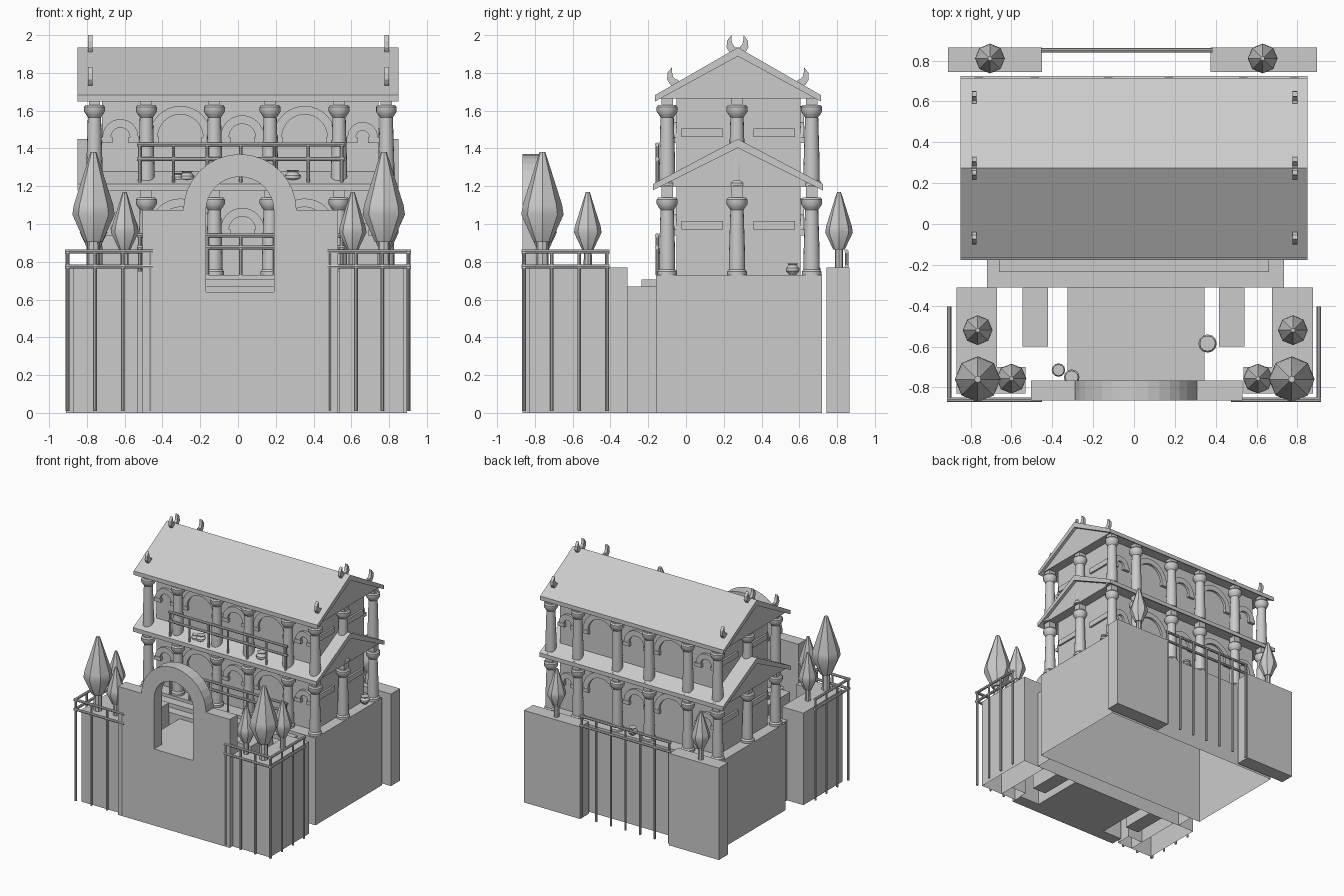
import bpy, bmesh
from math import sin, cos, pi, radians
from mathutils import Vector

if "Cube" in bpy.data.objects:
    bpy.data.objects.remove(bpy.data.objects["Cube"])


def finish(name, bm, smooth=False):
    bmesh.ops.recalc_face_normals(bm, faces=bm.faces)
    me = bpy.data.meshes.new(name)
    bm.to_mesh(me)
    bm.free()
    ob = bpy.data.objects.new(name, me)
    bpy.context.collection.objects.link(ob)
    if smooth:
        bpy.ops.object.select_all(action='DESELECT')
        ob.select_set(True)
        bpy.context.view_layer.objects.active = ob
        bpy.ops.object.shade_smooth_by_angle(angle=radians(35))
    return ob


def prism(name, pts, axis, a, b, open_bottom=False):
    """Extrude a 2D outline along x (pts = y,z) or y (pts = x,z)."""
    bm = bmesh.new()
    def put(p, t):
        return bm.verts.new((t, p[0], p[1]) if axis == 'x' else (p[0], t, p[1]))
    f = [put(p, a) for p in pts]
    g = [put(p, b) for p in pts]
    n = len(pts)
    bm.faces.new(f)
    bm.faces.new(g[::-1])
    for i in range(n):
        j = (i + 1) % n
        bm.faces.new((f[i], g[i], g[j], f[j]))
    bmesh.ops.recalc_face_normals(bm, faces=bm.faces)
    if open_bottom:
        bm.normal_update()
        bmesh.ops.delete(bm, geom=[q for q in bm.faces if q.normal.z < -0.9], context='FACES_ONLY')
    return finish(name, bm)


def box(name, x0, x1, y0, y1, z0, z1, open_bottom=False):
    return prism(name, [(x0, z0), (x1, z0), (x1, z1), (x0, z1)], 'y', y0, y1, open_bottom)


def lathe(name, x, y, prof, n):
    """Turn a (radius, z) profile about a vertical axis."""
    bm = bmesh.new()
    rings = [[bm.verts.new((x + r * cos(2 * pi * i / n), y + r * sin(2 * pi * i / n), z))
              for i in range(n)] for r, z in prof]
    for A, B in zip(rings, rings[1:]):
        for i in range(n):
            j = (i + 1) % n
            bm.faces.new((A[i], A[j], B[j], B[i]))
    bm.faces.new(rings[0][::-1])
    bm.faces.new(rings[-1])
    return finish(name, bm, True)


def arc(cx, cz, r, a0, a1, n=16):
    return [(cx + r * cos(radians(a0 + (a1 - a0) * i / n)),
             cz + r * sin(radians(a0 + (a1 - a0) * i / n))) for i in range(n + 1)]


def ring(name, cx, cz, r0, r1, axis, a, b):
    return prism(name, arc(cx, cz, r1, 0, 180) + arc(cx, cz, r0, 180, 0), axis, a, b)


def bar(bm, p, q, r):
    p, q = Vector(p), Vector(q)
    d = q - p
    m = d.to_track_quat('Z', 'Y').to_matrix().to_4x4()
    m.translation = (p + q) / 2
    bmesh.ops.create_cone(bm, cap_ends=True, segments=8, radius1=r, radius2=r, depth=d.length, matrix=m)


def fence(name, p, q, z0, rails, count):
    bm = bmesh.new()
    p, q = Vector((*p, 0)), Vector((*q, 0))
    d = (q - p).normalized() * 0.015
    for z in rails:
        bar(bm, p - d + Vector((0, 0, z)), q + d + Vector((0, 0, z)), 0.011)
    for i in range(count):
        c = p.lerp(q, i / (count - 1))
        bar(bm, (c.x, c.y, z0), (c.x, c.y, rails[-1]), 0.009)
    return finish(name, bm, True)


# podium, steps and courtyard
box("podium", -.81, .83, -.16, .72, 0, .73, True)
box("lower_step", -.72, .735, -.31, -.16, 0, .67, True)
box("upper_step", -.66, .66, -.235, -.16, .67, .705)
box("courtyard_floor", -.325, .345, -.765, -.31, 0, .64)
for x in (-.545, .415):
    box("court_side_block", x, x + .125, -.6, -.31, 0, .75)

# corner terraces
for s, o in ((-1, 0), (1, .005)):
    a, b, c = s * .87 + o, s * .67 + o, s * .53 + o
    box("side_terrace", min(a, b), max(a, b), -.83, -.31, 0, .77, True)
    box("front_terrace", min(c, b), max(c, b), -.83, -.70, 0, .77, True)

# gate wall with arch
prism("gate_wall", [(-.505, 0), (.53, 0), (.53, 1.075), (.19, 1.075), (.19, .64),
                    (-.17, .64), (-.17, 1.075), (-.505, 1.075)], 'y', -.865, -.765)
ring("gate_arch", .01, 1.07, .18, .3, 'y', -.865, -.765)

# back wall blocks
box("back_wall_left", -.91, -.45, .745, .865, 0, .77)
box("back_wall_right", .375, .895, .745, .865, 0, .77)

# fences and balcony rails
R = (.775, .855)
fence("front_fence_left", (-.9, -.86), (-.465, -.86), .01, R, 4)
fence("front_fence_right", (.9, -.86), (.49, -.86), .01, R, 4)
for x in (-.905, .905):
    fence("side_fence", (x, -.855), (x, -.42), .01, R, 4)
fence("back_fence", (-.44, .85), (.37, .85), .01, R, 7)
fence("lower_balcony_rail", (-.52, -.153), (.55, -.153), .73, (.875, .94), 7)
fence("upper_balcony_rail", (-.52, -.153), (.55, -.153), 1.2, (1.345, 1.42), 7)

# two storeys
XS = (-.76, -.485, -.125, .17, .535, .785)
YC = .275
SPOTS = [(x, y) for x in XS for y in (-.1, .665)] + [(XS[0], .27), (XS[-1], .27)]


def storey(tag, z0, ztop, eave, peak, half):
    t = .042
    box(tag + "_hall", -.72, .745, -.05, .605, z0, eave + .04)
    # chevron roof with inset gable
    lo, hi = YC - half, YC + half
    prism(tag + "_roof", [(lo, eave - .012), (lo, eave + .022), (YC, peak), (hi, eave + .022),
                          (hi, eave - .012), (YC, peak - t - .005)], 'x', -.85, .85)
    prism(tag + "_gable", [(lo + .03, eave + .005), (hi - .03, eave + .005), (YC, peak - t)],
          'x', -.825, .825)
    # columns
    for x, y in SPOTS:
        b = z0
        lathe(tag + "_column", x, y, [(.052, b), (.052, b + .018), (.043, b + .03), (.043, b + .1),
              (.035, ztop - .065), (.042, ztop - .055), (.055, ztop - .035), (.055, ztop - .01),
              (.046, ztop)], 16)
        box(tag + "_column_block", x - .03, x + .03, y - .03, y + .03, ztop, eave + .03)
    # blind arches and imposts on the walls
    cz = ztop - .17
    for ya, yb in ((-.07, -.05), (.605, .625)):
        for cx, r in ((-.305, .165), (.3525, .165), (.0225, .115), (-.6225, .095), (.66, .08)):
            ring(tag + "_wall_arch", cx, cz, r - .045, r, 'y', ya, yb)
            for s in (-1, 1):
                m = cx + s * (r - .022)
                box(tag + "_impost", m - .03, m + .03, ya - .004, yb + .004, cz - .03, cz)
    for xa, xb in ((-.735, -.72), (.745, .76)):
        for cy in (.085, .4675):
            box(tag + "_side_band", xa, xb, cy - .11, cy + .11, cz, cz + .045)


storey("lower", .73, 1.14, 1.19, 1.45, .45)
storey("upper", 1.2, 1.63, 1.66, 1.935, .44)

# horn ornaments on the roof ends
def horn(y, z, s, k):
    pts = [(.030, -.055), (-.012, -.05), (-.03, -.02), (-.028, .015), (-.005, .045),
           (-.004, .02), (.002, -.005), (.016, -.02), (.03, -.022)]
    prism("roof_horn", [(y + s * k * p, z + k * q) for p, q in pts], 'x', xh - .012, xh + .012)


for xh in (-.782, .788):
    horn(.245, 1.955, 1, 1)
    horn(.3, 1.955, -1, 1)
    horn(-.07, 1.785, 1, 1)
    horn(.62, 1.785, -1, 1)

# trees
def tree(x, y, r, zb, zm, zt):
    lathe("tree_crown", x, y, [(r * .42, zb), (r, zm), (r * .93, zm + .05 * r / .11),
                               (r * .14, zt)], 8)
    lathe("tree_trunk", x, y, [(r * .3, .765), (r * .28, zb + .02)], 8)


for x in (-.765, .772):
    tree(x, -.76, .112, .905, 1.05, 1.38)
for x, y in ((-.6, -.757), (.607, -.757), (-.765, -.52), (.778, -.52), (-.705, .81), (.63, .81)):
    tree(x, y, .073, .865, .955, 1.17)

# jars
def jar(x, y, z, r):
    lathe("jar", x, y, [(r * .5, z), (r, z + r * .6), (r, z + r), (r * .6, z + r * 1.45),
                        (r * .85, z + r * 1.7)], 12)


for x, y, z, r in ((.36, -.585, .64, .045), (-.37, -.715, .64, .033), (-.305, -.75, .64, .038),
                   (.78, .565, .73, .036), (.02, .675, .73, .036),
                   (-.32, -.1, 1.215, .033), (-.27, -.1, 1.215, .038), (.29, -.1, 1.215, .042)):
    jar(x, y, z, r)
